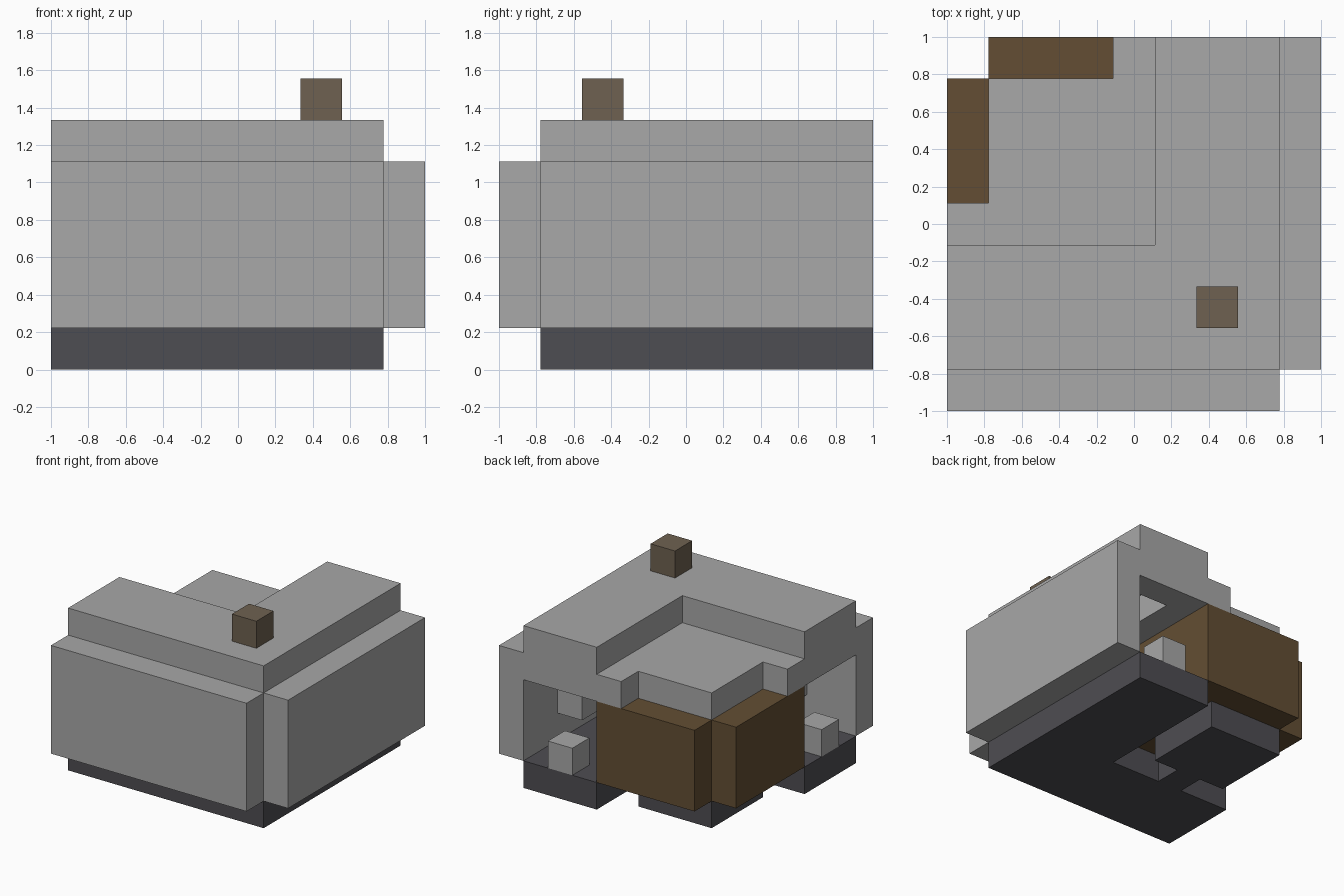
import bpy
import bmesh

cube = bpy.data.objects.get("Cube")
if cube:
    bpy.data.objects.remove(cube, do_unlink=True)

U = 2 / 9  # one block


def material(name, rgb):
    m = bpy.data.materials.new(name)
    m.use_nodes = True
    colour = (*rgb, 1)
    m.diffuse_color = colour
    m.node_tree.nodes["Principled BSDF"].inputs["Base Color"].default_value = colour
    return m


grey = material("wall grey", (0.392, 0.392, 0.392))
dark = material("base charcoal", (0.076, 0.074, 0.084))
brown = material("timber brown", (0.125, 0.076, 0.033))
taupe = material("chimney taupe", (0.156, 0.120, 0.082))


def prism(name, outline, z0, z1, mat):
    """Extrude an outline given in blocks, from z0 up to z1."""
    bm = bmesh.new()
    verts = [bm.verts.new(((x - 4.5) * U, (y - 4.5) * U, z0 * U)) for x, y in outline]
    face = bm.faces.new(verts)
    top = bmesh.ops.extrude_face_region(bm, geom=[face])["geom"]
    moved = [g for g in top if isinstance(g, bmesh.types.BMVert)]
    bmesh.ops.translate(bm, verts=moved, vec=(0, 0, (z1 - z0) * U))
    bmesh.ops.recalc_face_normals(bm, faces=bm.faces)
    mesh = bpy.data.meshes.new(name)
    bm.to_mesh(mesh)
    bm.free()
    mesh.materials.append(mat)
    obj = bpy.data.objects.new(name, mesh)
    bpy.context.collection.objects.link(obj)
    return obj


def rect(x0, x1, y0, y1):
    return [(x0, y0), (x1, y0), (x1, y1), (x0, y1)]


def swap(outline):
    """Reflect an outline across the diagonal of the plan."""
    return [(9 - y, 9 - x) for x, y in outline]


def pair(name, outline, z0, z1, mat):
    """Make a part and its twin on the other wing."""
    prism("back_" + name, outline, z0, z1, mat)
    prism("side_" + name, swap(outline), z0, z1, mat)


corner = [(0, 1), (8, 1), (8, 9), (5, 9), (5, 4), (0, 4)]

# Foundations
prism("corner_base", corner, 0, 1, dark)
prism("inner_base", rect(1, 4, 5, 8), 0, 1, dark)
prism("base_link", rect(2, 3, 4, 5), 0, 1, dark)

# Outer walls
pair("outer_wall", rect(8, 9, 1, 9), 1, 5, grey)

# Roof with a ceiling rim beneath it
prism("upper_roof", corner, 5, 6, grey)
prism("ceiling_rim", [(0, 1), (1, 1), (1, 3), (6, 3), (6, 8), (8, 8),
                      (8, 9), (5, 9), (5, 4), (0, 4)], 4, 5, grey)

# Timber core and its lower roof
prism("timber_core", [(0, 4), (5, 4), (5, 9), (1, 9), (1, 8), (0, 8)], 1, 4, brown)
prism("lower_roof", [(0, 4), (5, 4), (5, 9), (4, 9), (4, 8), (1, 8),
                     (1, 5), (0, 5)], 4, 5, grey)

# Interior posts and wall shelves
pair("post", rect(6, 7, 8, 9), 1, 2, grey)
pair("shelf", rect(7, 8, 2, 7), 2, 3, grey)

# Chimney
prism("chimney", rect(6, 7, 2, 3), 6, 7, taupe)
